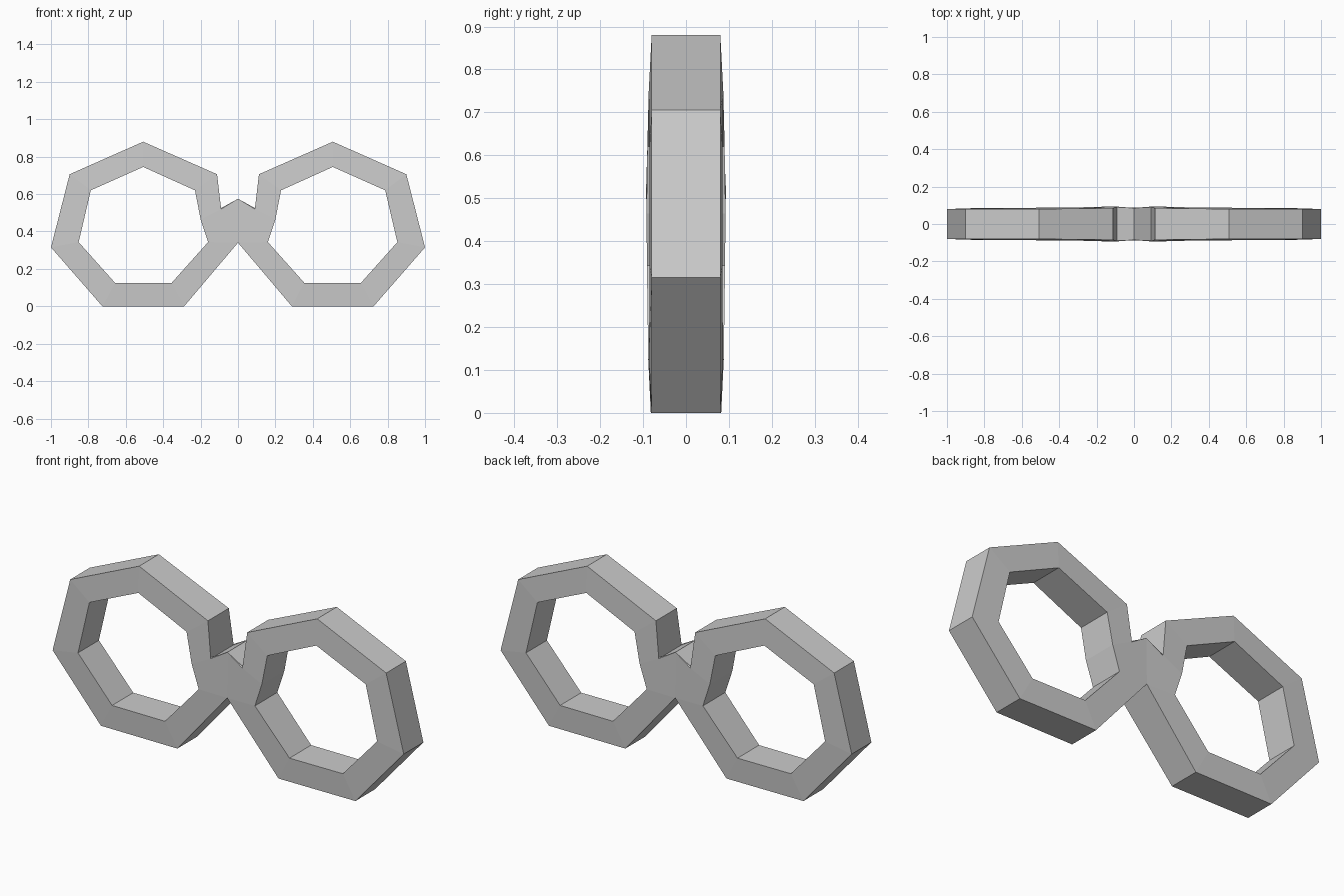
import bpy, bmesh

if "Cube" in bpy.data.objects:
    bpy.data.objects.remove(bpy.data.objects["Cube"])

# Right half profile: matching outer and inner points (x, z, half thickness)
outer = [(0.507, 0.88, 0.08), (0.90, 0.706, 0.08), (1.0, 0.315, 0.08),
         (0.725, 0, 0.08), (0.288, 0, 0.082), (0, 0.34, 0.088),
         (0, 0.575, 0.086), (0.09, 0.52, 0.093), (0.112, 0.706, 0.085)]
inner = [(0.507, 0.745, 0.087), (0.787, 0.62, 0.085), (0.852, 0.343, 0.085),
         (0.657, 0.125, 0.086), (0.355, 0.125, 0.088), (0.16, 0.343, 0.091),
         (0.20, 0.465, 0.092), (0.20, 0.465, 0.092), (0.23, 0.62, 0.09)]

bm = bmesh.new()


def loop(points, side):
    return [bm.verts.new((x, side * t, z)) for x, z, t in points]


of, inf = loop(outer, -1), loop(inner, -1)
ob, inb = loop(outer, 1), loop(inner, 1)
n = len(outer)
for i in range(n):
    j = (i + 1) % n
    # front and back faces, then hole wall and outer wall
    bm.faces.new((of[i], of[j], inf[j], inf[i]))
    bm.faces.new((ob[j], ob[i], inb[i], inb[j]))
    bm.faces.new((inf[i], inf[j], inb[j], inb[i]))
    if outer[i][0] + outer[j][0] > 0:  # stay open at the mirror plane
        bm.faces.new((of[j], of[i], ob[i], ob[j]))
bmesh.ops.remove_doubles(bm, verts=bm.verts, dist=0.0005)
bmesh.ops.recalc_face_normals(bm, faces=bm.faces)
# Open shell: make sure the normals point outwards
bm.faces.ensure_lookup_table()
top = max(bm.faces, key=lambda f: f.calc_center_median().z)
if top.normal.z < 0:
    bmesh.ops.reverse_faces(bm, faces=bm.faces)

mesh = bpy.data.meshes.new("glasses_frame")
bm.to_mesh(mesh)
bm.free()
frame = bpy.data.objects.new("glasses_frame", mesh)
bpy.context.collection.objects.link(frame)

# Left lens rim
mirror = frame.modifiers.new("mirror", 'MIRROR')
mirror.use_axis[0] = True
mirror.use_clip = True
mirror.merge_threshold = 0.001
